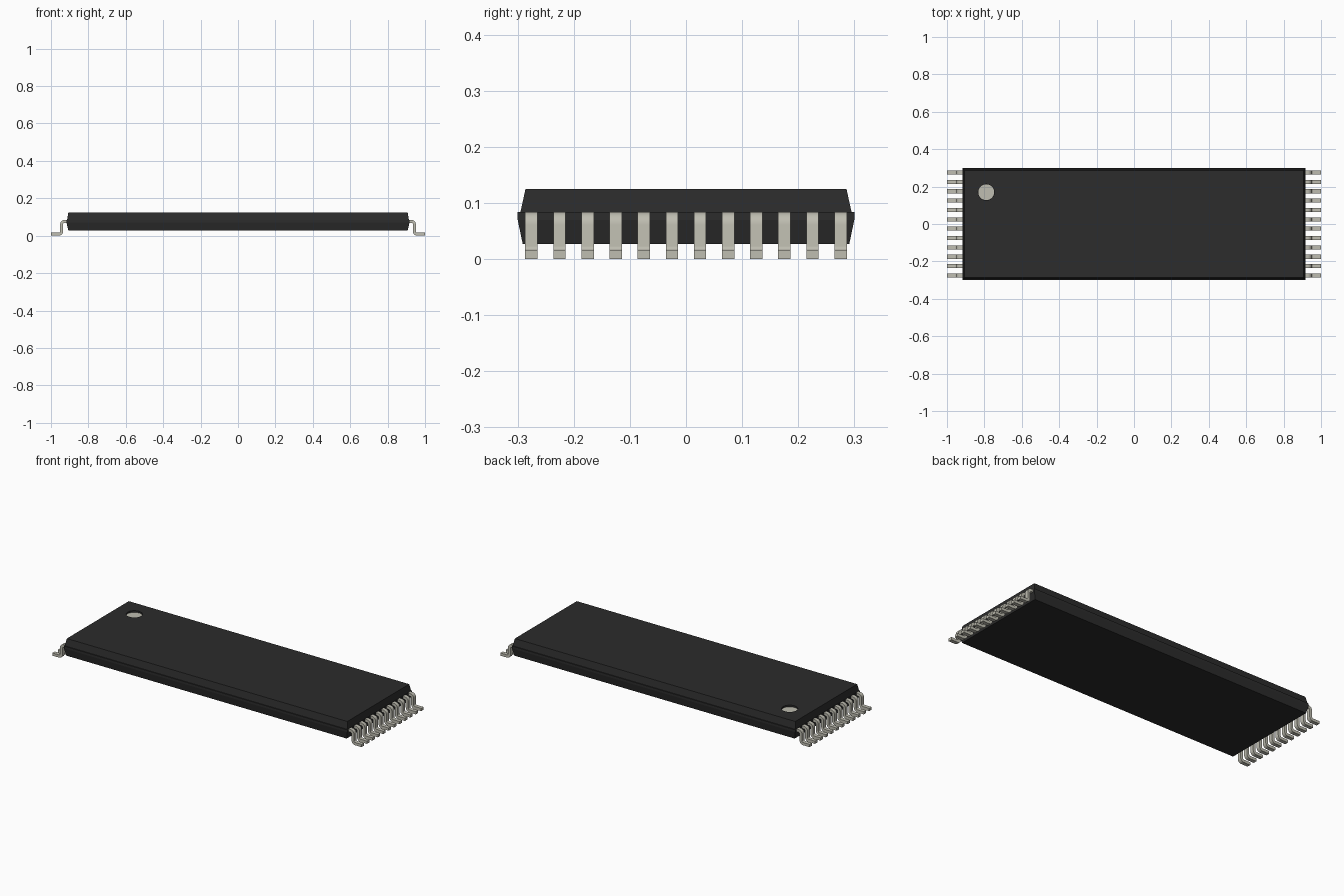
import bpy, bmesh, math
from mathutils import Vector

old = bpy.data.objects.get("Cube")
if old:
    bpy.data.objects.remove(old, do_unlink=True)


def material(name, rgb, roughness):
    m = bpy.data.materials.new(name)
    m.use_nodes = True
    m.diffuse_color = (*rgb, 1)
    bsdf = m.node_tree.nodes["Principled BSDF"]
    bsdf.inputs["Base Color"].default_value = (*rgb, 1)
    bsdf.inputs["Roughness"].default_value = roughness
    return m


BLACK = material("black plastic", (0.025, 0.025, 0.025), 0.6)
METAL = material("tinned metal", (0.52, 0.51, 0.44), 0.4)


def finish(name, bm, mat):
    bmesh.ops.recalc_face_normals(bm, faces=bm.faces)
    mesh = bpy.data.meshes.new(name)
    bm.to_mesh(mesh)
    bm.free()
    mesh.materials.append(mat)
    ob = bpy.data.objects.new(name, mesh)
    bpy.context.collection.objects.link(ob)
    return ob


def disc(name, x, y, z, radius, depth, mat):
    bm = bmesh.new()
    bmesh.ops.create_cone(bm, cap_ends=True, segments=32, radius1=radius,
                          radius2=radius, depth=depth)
    bmesh.ops.translate(bm, verts=bm.verts, vec=(x, y, z))
    return finish(name, bm, mat)


# Package body: stacked rectangles (half x, half y, z) with a parting ledge
levels = [(0.907, 0.291, 0.027), (0.917, 0.300, 0.070), (0.917, 0.300, 0.084),
          (0.914, 0.295, 0.084), (0.907, 0.286, 0.125)]
bm = bmesh.new()
rings = [[bm.verts.new((sx * hx, sy * hy, z))
          for sx, sy in ((-1, -1), (1, -1), (1, 1), (-1, 1))]
         for hx, hy, z in levels]
for low, high in zip(rings, rings[1:]):
    for i in range(4):
        j = (i + 1) % 4
        bm.faces.new((low[i], low[j], high[j], high[i]))
bm.faces.new(rings[0][::-1])
bm.faces.new(rings[-1])
body = finish("package_body", bm, BLACK)

# Round recess for the first-pin marker
DOT_X, DOT_Y, DOT_R = -0.79, 0.17, 0.043
cutter = disc("marker_cutter", DOT_X, DOT_Y, 0.125, DOT_R, 0.03, BLACK)
cutter.hide_render = True
mod = body.modifiers.new("marker recess", 'BOOLEAN')
mod.operation = 'DIFFERENCE'
mod.solver = 'EXACT'
mod.object = cutter
bpy.context.view_layer.objects.active = body
bpy.ops.object.modifier_apply(modifier=mod.name)
bpy.data.objects.remove(cutter, do_unlink=True)
disc("pin_one_marker", DOT_X, DOT_Y, 0.1125, DOT_R - 0.0005, 0.006, METAL)


# Gull-wing lead: a strip swept round two bends
def lead_profile(thickness=0.016, inner=0.007, steps=6):
    outer = inner + thickness
    x_out, x_in = 0.951, 0.935
    top = 0.084

    def arc(cx, cz, r, a, b):
        return [(cx + r * math.cos(math.radians(a + (b - a) * i / steps)),
                 cz + r * math.sin(math.radians(a + (b - a) * i / steps)))
                for i in range(steps + 1)]

    upper = ([(0.90, top)]
             + arc(x_out - outer, top - outer, outer, 90, 0)
             + arc(x_out + inner, thickness + inner, inner, 180, 270)
             + [(1.0, thickness)])
    lower = ([(0.90, top - thickness)]
             + arc(x_in - inner, top - outer, inner, 90, 0)
             + arc(x_in + outer, outer, outer, 180, 270)
             + [(1.0, 0.0)])
    return upper, lower


def lead(name, side, y, width=0.022):
    upper, lower = lead_profile()
    bm = bmesh.new()
    rows = [[bm.verts.new((side * x, y + s * width / 2, z)) for x, z in line]
            for line, s in ((upper, -1), (upper, 1), (lower, 1), (lower, -1))]
    for r in range(4):
        a, b = rows[r], rows[(r + 1) % 4]
        for i in range(len(a) - 1):
            bm.faces.new((a[i], a[i + 1], b[i + 1], b[i]))
    for end in (0, -1):
        bm.faces.new([row[end] for row in rows])
    ob = finish(name, bm, METAL)
    bpy.ops.object.select_all(action='DESELECT')
    ob.select_set(True)
    bpy.context.view_layer.objects.active = ob
    bpy.ops.object.shade_smooth_by_angle(angle=math.radians(35))


# Twelve leads at each end
for side, label in ((1, "left"), (-1, "right")):
    for i in range(12):
        lead(f"{label}_lead_{i + 1}", side, (i - 5.5) * 0.0501)
